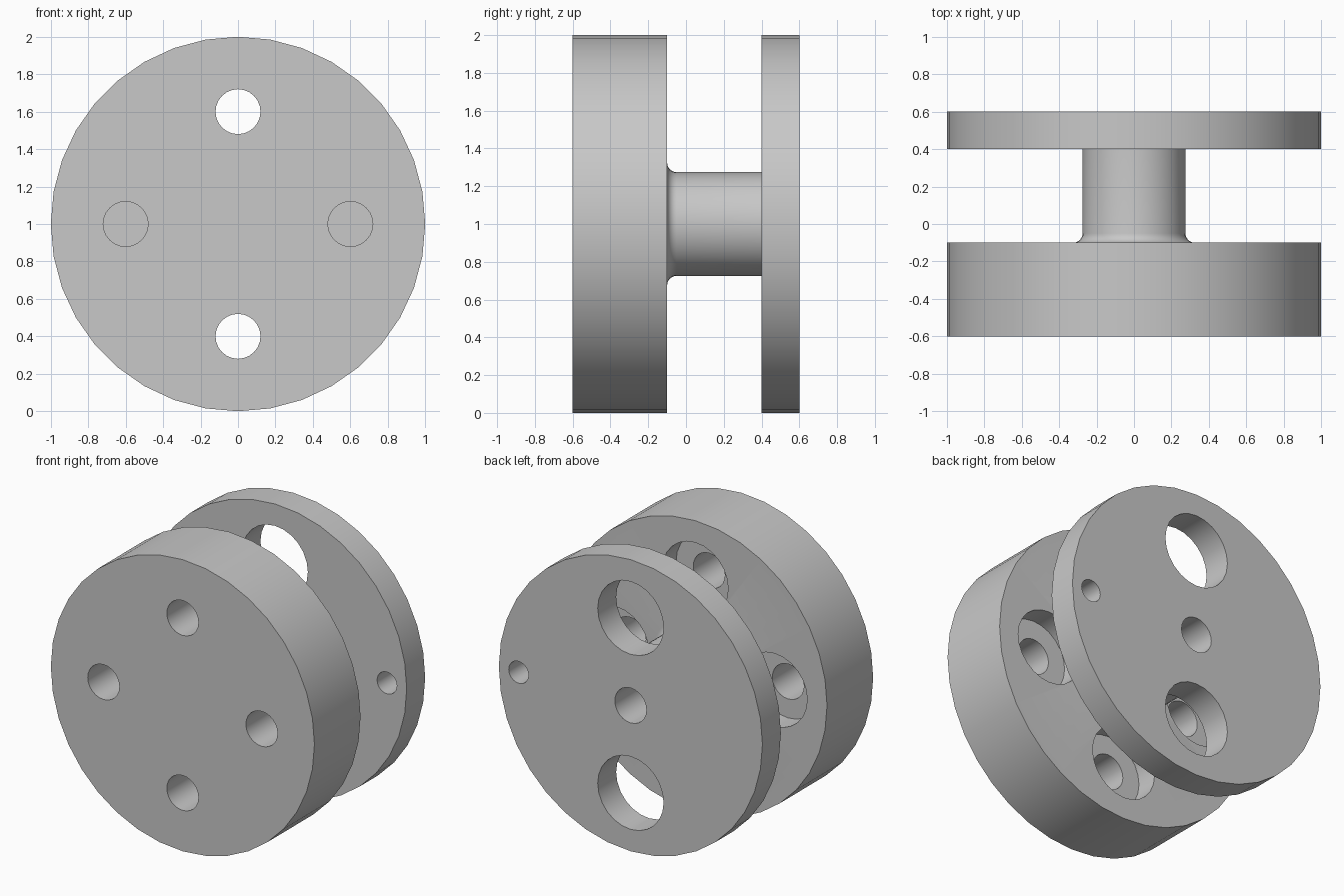
import bpy, bmesh, math

if "Cube" in bpy.data.objects:
    bpy.data.objects.remove(bpy.data.objects["Cube"])

CENTRE_Z = 1.0

grey = bpy.data.materials.new("plain_grey")
grey.diffuse_color = (0.58, 0.58, 0.58, 1)
grey.use_nodes = True
grey.node_tree.nodes["Principled BSDF"].inputs["Base Color"].default_value = grey.diffuse_color


def lathe(name, profile, segments, x=0.0, z=0.0):
    """Closed solid turned about the y axis from (radius, y) points, capped at both ends."""
    bm = bmesh.new()
    rings = []
    for r, y in profile:
        ring = []
        for i in range(segments):
            a = 2 * math.pi * i / segments
            ring.append(bm.verts.new((x + r * math.cos(a), y, CENTRE_Z + z + r * math.sin(a))))
        rings.append(ring)
    for a, b in zip(rings, rings[1:]):
        for i in range(segments):
            j = (i + 1) % segments
            bm.faces.new((a[i], a[j], b[j], b[i]))
    bm.faces.new(rings[0])
    bm.faces.new(rings[-1])
    bmesh.ops.recalc_face_normals(bm, faces=bm.faces)
    mesh = bpy.data.meshes.new(name)
    bm.to_mesh(mesh)
    bm.free()
    mesh.materials.append(grey)
    obj = bpy.data.objects.new(name, mesh)
    bpy.context.collection.objects.link(obj)
    return obj


def activate(obj):
    bpy.ops.object.select_all(action='DESELECT')
    obj.select_set(True)
    bpy.context.view_layer.objects.active = obj


def drill(obj, profile, segments, x=0.0, z=0.0):
    """Cut a turned shape out of an object."""
    cutter = lathe("cutter", profile, segments, x, z)
    cutter.hide_render = True
    mod = obj.modifiers.new("hole", 'BOOLEAN')
    mod.operation = 'DIFFERENCE'
    mod.solver = 'EXACT'
    mod.object = cutter
    activate(obj)
    bpy.ops.object.modifier_apply(modifier=mod.name)
    bpy.data.objects.remove(cutter, do_unlink=True)


# Thick front disc with a shaft that meets it in a small fillet
FILLET, SHAFT = 0.05, 0.275
fillet = []
for i in range(7):
    a = math.pi / 2 * i / 6
    fillet.append((SHAFT + FILLET * (1 - math.sin(a)), -0.1 + FILLET * (1 - math.cos(a))))
hub = lathe("front_disc_with_shaft",
            [(1.0, -0.6), (1.0, -0.1)] + fillet + [(SHAFT, 0.4)], 36)

# Four counterbored bolt holes, opening wide towards the back
for x, z in ((0.6, 0), (-0.6, 0), (0, 0.6), (0, -0.6)):
    drill(hub, [(0.12, -0.7), (0.12, -0.25), (0.25, -0.25), (0.25, 0.0)], 24, x, z)

# Blind hole in the shaft end
drill(hub, [(0.12, 0.0), (0.12, 0.5)], 24)

# Thin back plate with access holes, centre hole and one small pin hole
plate = lathe("back_plate", [(1.0, 0.4), (1.0, 0.6)], 36)
for radius, x, z in ((0.25, 0, 0.6), (0.25, 0, -0.6), (0.12, 0, 0), (0.075, 0.85, 0)):
    drill(plate, [(radius, 0.3), (radius, 0.7)], 24, x, z)

for obj in (hub, plate):
    activate(obj)
    bpy.ops.object.shade_smooth_by_angle(angle=math.radians(30))
